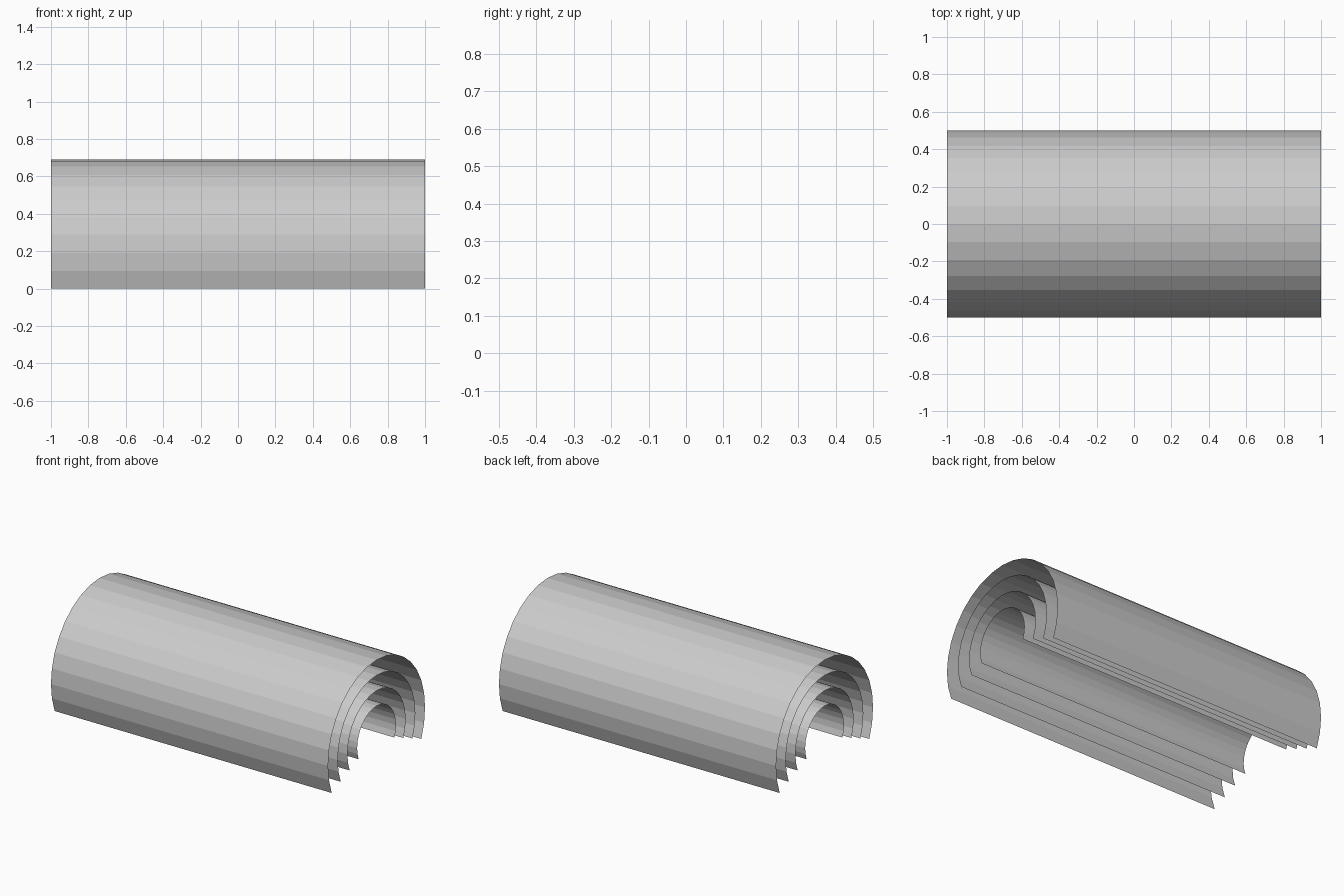
import bpy, bmesh
from math import cos, sin, radians

if "Cube" in bpy.data.objects:
    bpy.data.objects.remove(bpy.data.objects["Cube"])

STEP = 11.25          # 32-sided circle
SIDES = 20            # 225 degrees of it is kept
CENTRE_Z = 0.5 * sin(radians(22.5))


def arched_shell(name, radius):
    """Open, paper-thin arch running along x."""
    bm = bmesh.new()
    profile = []
    for i in range(SIDES + 1):
        a = radians(-22.5 + i * STEP)
        profile.append(bm.verts.new((-1, radius * cos(a), CENTRE_Z + radius * sin(a))))
    edges = [bm.edges.new(pair) for pair in zip(profile, profile[1:])]
    # sweep the arc along the length
    swept = bmesh.ops.extrude_edge_only(bm, edges=edges)["geom"]
    moved = [v for v in swept if isinstance(v, bmesh.types.BMVert)]
    bmesh.ops.translate(bm, verts=moved, vec=(2, 0, 0))
    # make normals face away from the axis
    bm.normal_update()
    for f in bm.faces:
        c = f.calc_center_median()
        if f.normal.y * c.y + f.normal.z * (c.z - CENTRE_Z) < 0:
            f.normal_flip()
    mesh = bpy.data.meshes.new(name)
    bm.to_mesh(mesh)
    bm.free()
    obj = bpy.data.objects.new(name, mesh)
    bpy.context.collection.objects.link(obj)
    return obj


# four concentric shells, outermost first
for name, radius in (("outer_shell", 0.5), ("second_shell", 0.4),
                     ("third_shell", 0.3), ("inner_shell", 0.2)):
    arched_shell(name, radius)
